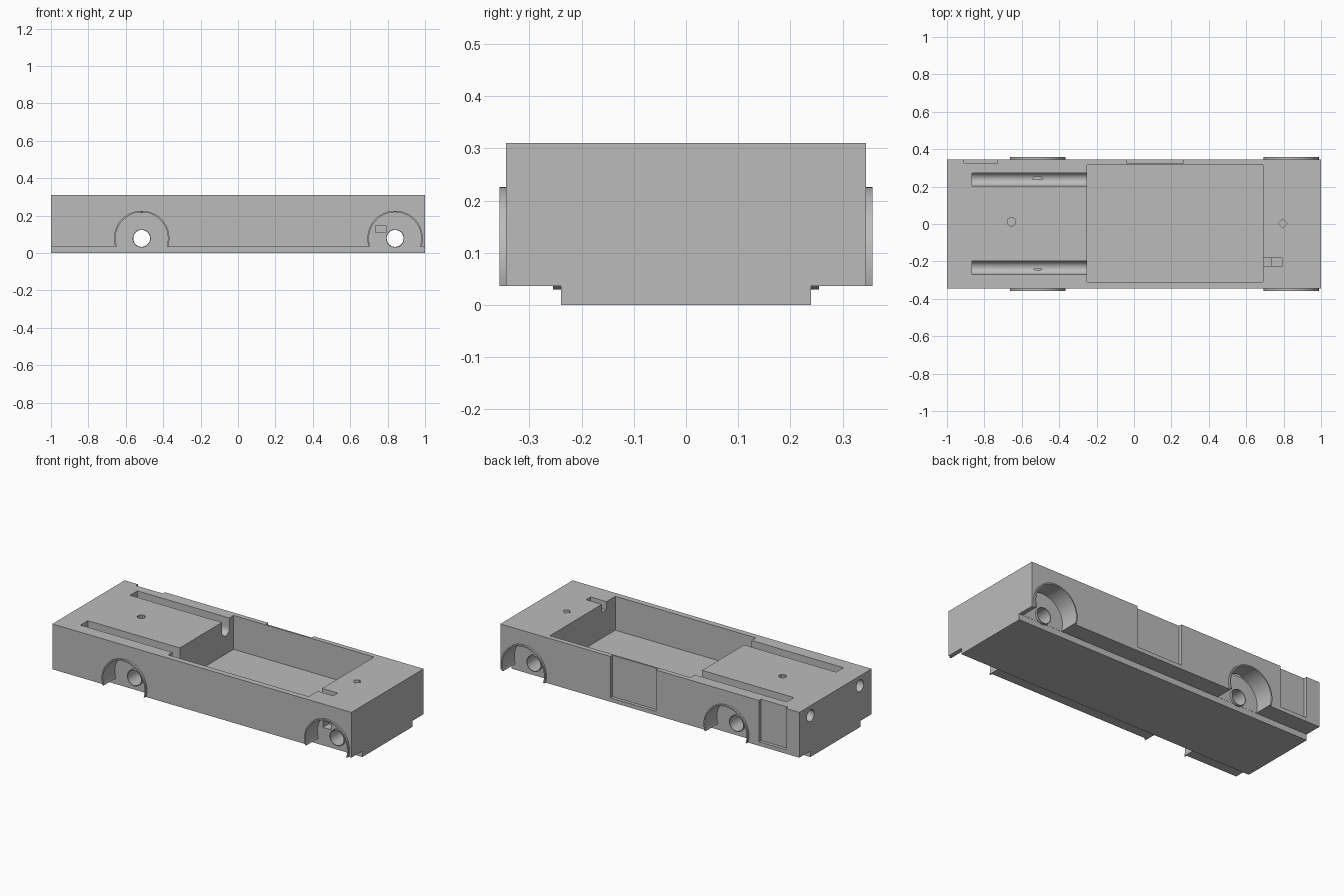
import bpy
import bmesh
import math

if "Cube" in bpy.data.objects:
    bpy.data.objects.remove(bpy.data.objects["Cube"], do_unlink=True)

grey = bpy.data.materials.new("plain grey")
grey.use_nodes = True
grey.diffuse_color = (0.5, 0.5, 0.5, 1)
grey.node_tree.nodes["Principled BSDF"].inputs["Base Color"].default_value = (0.5, 0.5, 0.5, 1)


def extrude(name, profile, axis, start, end):
    """Extrude a closed 2D profile along the x, y or z axis."""
    place = {"x": lambda u, v: (start, u, v),
             "y": lambda u, v: (u, start, v),
             "z": lambda u, v: (u, v, start)}[axis]
    offset = [end - start if a == axis else 0 for a in "xyz"]
    bm = bmesh.new()
    face = bm.faces.new([bm.verts.new(place(u, v)) for u, v in profile])
    grown = bmesh.ops.extrude_face_region(bm, geom=[face], use_keep_orig=True)
    moved = [g for g in grown["geom"] if isinstance(g, bmesh.types.BMVert)]
    bmesh.ops.translate(bm, verts=moved, vec=offset)
    bmesh.ops.recalc_face_normals(bm, faces=bm.faces)
    mesh = bpy.data.meshes.new(name)
    bm.to_mesh(mesh)
    bm.free()
    mesh.materials.append(grey)
    obj = bpy.data.objects.new(name, mesh)
    bpy.context.collection.objects.link(obj)
    return obj


def arc(u, v, r, a=0.0, b=2 * math.pi, n=48, closed=True):
    steps = n if closed else n - 1
    return [(u + r * math.cos(a + (b - a) * i / steps),
             v + r * math.sin(a + (b - a) * i / steps)) for i in range(n)]


def rect(u0, u1, v0, v1):
    return [(u0, v0), (u1, v0), (u1, v1), (u0, v1)]


def smooth(obj):
    bpy.ops.object.select_all(action="DESELECT")
    obj.select_set(True)
    bpy.context.view_layer.objects.active = obj
    bpy.ops.object.shade_smooth_by_angle(angle=math.radians(30))


TOP, STEP, HALF, KEEL = 0.31, 0.036, 0.345, 0.24
AXLE_Z, AXLE_R, WELL_R, LIP_R = 0.078, 0.045, 0.14, 0.148
AXLES = {"rear": -0.515, "front": 0.84}

# Stepped body block
section = [(-KEEL, 0), (KEEL, 0), (KEEL, STEP), (HALF, STEP),
           (HALF, TOP), (-HALF, TOP), (-HALF, STEP), (-KEEL, STEP)]
body = extrude("chassis_body", section, "x", -1, 1)


def cut(profile, axis, start, end):
    tool = extrude("cutter", profile, axis, start, end)
    tool.hide_render = True
    mod = body.modifiers.new("cut", "BOOLEAN")
    mod.operation, mod.solver, mod.object = "DIFFERENCE", "EXACT", tool
    bpy.context.view_layer.objects.active = body
    bpy.ops.object.modifier_apply(modifier=mod.name)
    bpy.data.objects.remove(tool, do_unlink=True)


# Main compartment
cut(rect(-0.25, 0.69, -0.31, 0.315), "z", 0.105, 0.4)

# Round-bottomed channels that open through the end face
for y in (0.239, -0.234):
    cut(arc(y, 0.25, 0.035, n=32), "x", -1.1, -0.2)
    cut(rect(y - 0.035, y + 0.035, 0.25, 0.4), "x", -0.865, -0.2)

# Screw holes in the deck
cut(arc(-0.655, 0.012, 0.023, n=10), "z", 0.2, 0.4)
cut(arc(0.795, 0.003, 0.024, n=4), "z", 0.2, 0.4)

# Wheel wells and axle bores
for x in AXLES.values():
    for side in (-1, 1):
        cut(arc(x, AXLE_Z, WELL_R, n=64), "y", side * (KEEL + 0.001), side * 0.4)
    cut(arc(x, AXLE_Z, AXLE_R), "y", -0.5, 0.5)

# Wire passage from the compartment to a wheel well
cut(rect(0.65, 0.795, -0.225, -0.182), "z", 0.26, 0.4)
cut(rect(0.735, 0.793, -0.224, -0.183), "z", 0.108, 0.4)
cut(rect(0.736, 0.792, 0.109, 0.148), "y", -0.26, -0.19)

# Shallow door recesses on the far side
for x0, x1 in ((-0.91, -0.73), (-0.04, 0.265)):
    cut(rect(x0, x1, 0.325, 0.4), "z", 0.06, 0.4)
smooth(body)

# Raised arch lips and axle bosses
for end, x in AXLES.items():
    for label, side in (("right", -1), ("left", 1)):
        low = math.asin((STEP - AXLE_Z) / LIP_R)
        low_in = math.asin((STEP - AXLE_Z) / WELL_R)
        outer = arc(x, AXLE_Z, LIP_R, low, math.pi - low, 40, False)
        inner = arc(x, AXLE_Z, WELL_R, low_in, math.pi - low_in, 40, False)
        smooth(extrude(f"{end}_{label}_arch_lip", outer + inner[::-1], "y",
                       side * HALF, side * 0.357))
        # Each boss is two half rings joined around the bore
        for half, a in (("upper", 0), ("lower", math.pi)):
            ring = (arc(x, AXLE_Z, 0.049, a, a + math.pi, 20, False)
                    + arc(x, AXLE_Z, AXLE_R, a, a + math.pi, 20, False)[::-1])
            smooth(extrude(f"{end}_{label}_{half}_axle_boss", ring, "y",
                           side * KEEL, side * 0.255))
